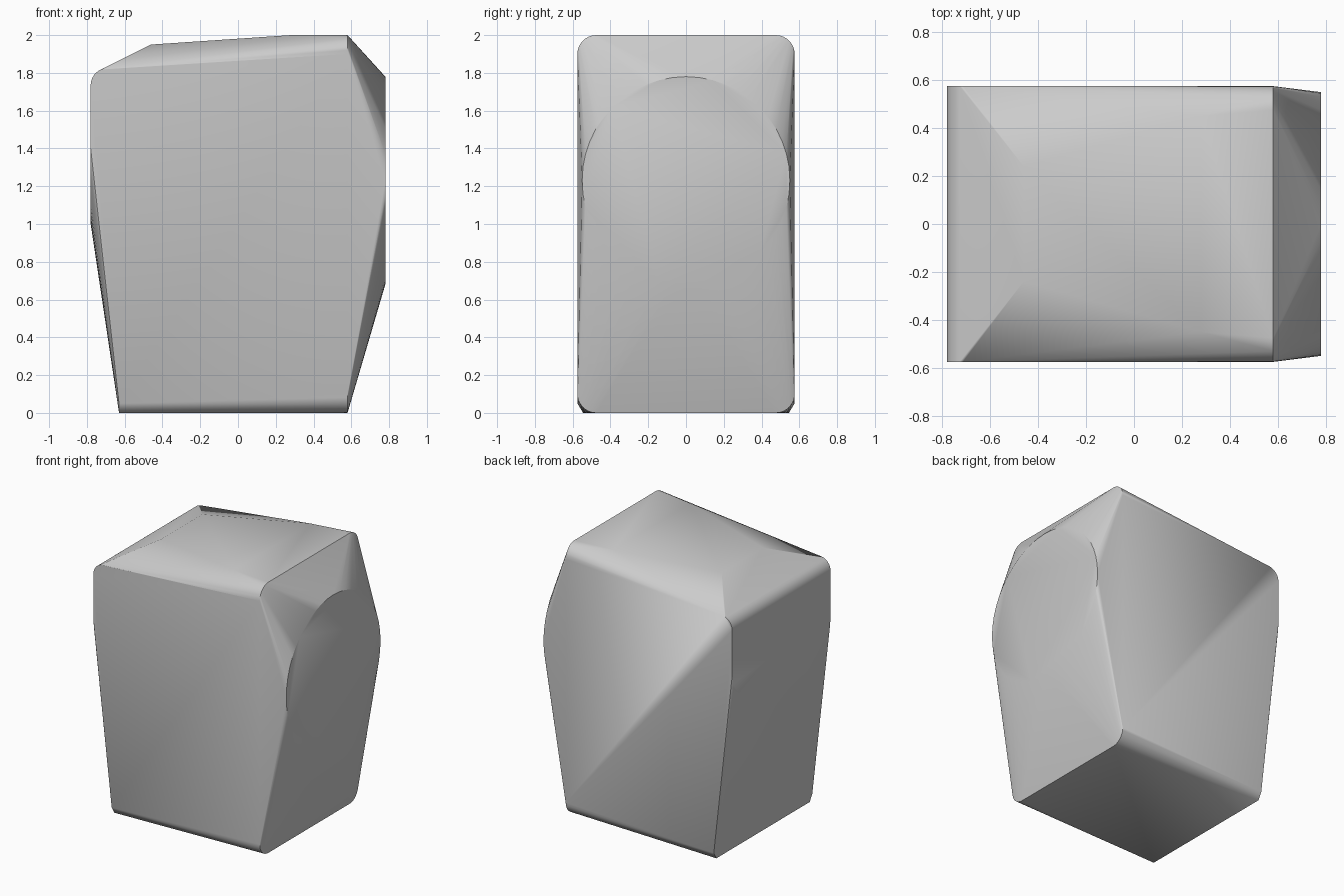
import bpy, bmesh, math

cube = bpy.data.objects.get("Cube")
if cube:
    bpy.data.objects.remove(cube)

HALF = 0.575   # half depth of the body


def arc(cu, cv, ru, rv, start, end, steps):
    """Points on an ellipse arc, angles in degrees."""
    out = []
    for i in range(steps + 1):
        a = math.radians(start + (end - start) * i / steps)
        out.append((cu + ru * math.cos(a), cv + rv * math.sin(a)))
    return out


points = []

# Right rim: tall rounded rectangle
r = 0.1
for side in (-1, 1):
    for cz, a in ((r, -90), (2 - r, 0)):
        points += [(0.58, side * y, z)
                   for y, z in arc(HALF - r, cz, r, r, a, a + 90, 8)]

# Right bulge: round disc
points += [(0.78, y, z) for y, z in arc(0, 1.23, 0.55, 0.55, 0, 360, 48)]

# Left side: rounded upper edge, arched lower edge, chamfered foot
for side in (-1, 1):
    points += [(x, side * HALF, z)
               for x, z in arc(-0.69, 1.735, 0.09, 0.09, 180, 105, 8)]
    points += [(-0.63, side * HALF, 0.05), (-0.63, side * (HALF - 0.03), 0)]
points += [(-0.78, y, z) for y, z in arc(0, 1.4, HALF, 0.4, 180, 360, 20)]

# Raised crown on the top
for side in (-1, 1):
    points += [(-0.46, side * 0.24, 1.95), (0.28, side * 0.45, 2.0)]

# Wrap all the profiles in one skin
bm = bmesh.new()
for p in points:
    bm.verts.new(p)
bmesh.ops.remove_doubles(bm, verts=bm.verts[:], dist=0.001)
bmesh.ops.convex_hull(bm, input=bm.verts[:])
bmesh.ops.delete(bm, geom=[v for v in bm.verts if not v.link_faces], context='VERTS')
bmesh.ops.dissolve_limit(bm, angle_limit=math.radians(0.5),
                         verts=bm.verts[:], edges=bm.edges[:])
bmesh.ops.recalc_face_normals(bm, faces=bm.faces[:])

mesh = bpy.data.meshes.new("body")
bm.to_mesh(mesh)
bm.free()
body = bpy.data.objects.new("body", mesh)
bpy.context.collection.objects.link(body)

# Plain grey surface
grey = bpy.data.materials.new("light grey")
grey.use_nodes = True
colour = (0.6, 0.6, 0.6, 1)
grey.diffuse_color = colour
grey.node_tree.nodes["Principled BSDF"].inputs["Base Color"].default_value = colour
mesh.materials.append(grey)

for o in bpy.context.selected_objects:
    o.select_set(False)
body.select_set(True)
bpy.context.view_layer.objects.active = body
bpy.ops.object.shade_smooth_by_angle(angle=math.radians(30))
